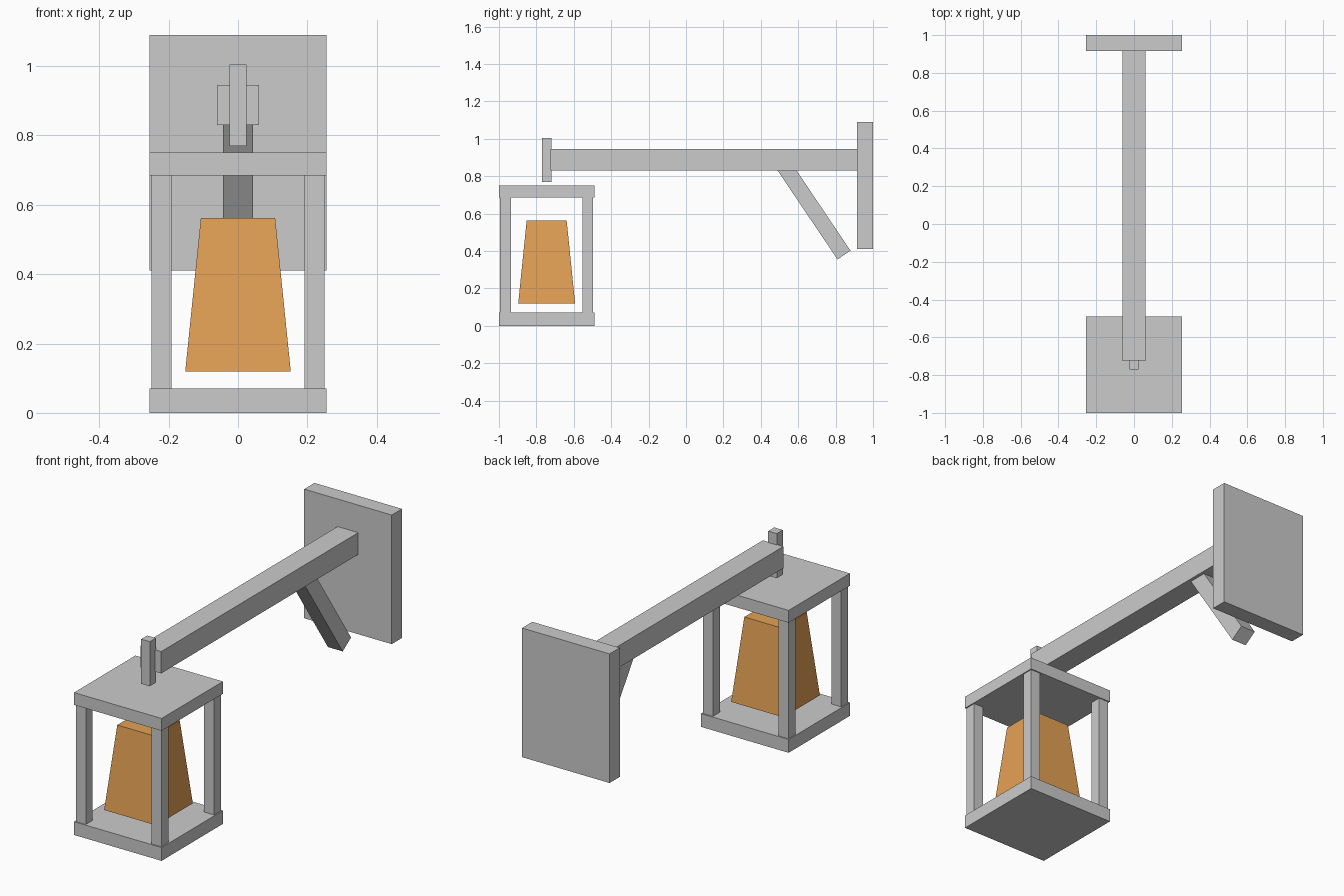
import bpy
import bmesh
from mathutils import Vector

if "Cube" in bpy.data.objects:
    bpy.data.objects.remove(bpy.data.objects["Cube"])


def prism(name, bottom, top):
    """Solid between two matching loops of points."""
    bm = bmesh.new()
    a = [bm.verts.new(p) for p in bottom]
    b = [bm.verts.new(p) for p in top]
    n = len(a)
    bm.faces.new(a[::-1])
    bm.faces.new(b)
    for i in range(n):
        j = (i + 1) % n
        bm.faces.new((a[i], a[j], b[j], b[i]))
    bmesh.ops.recalc_face_normals(bm, faces=bm.faces)
    mesh = bpy.data.meshes.new(name)
    bm.to_mesh(mesh)
    bm.free()
    obj = bpy.data.objects.new(name, mesh)
    bpy.context.collection.objects.link(obj)
    return obj


def rect(x0, x1, y0, y1, z):
    return [(x0, y0, z), (x1, y0, z), (x1, y1, z), (x0, y1, z)]


def box(name, x, y, z):
    return prism(name, rect(*x, *y, z[0]), rect(*x, *y, z[1]))


CY = -0.745  # lantern centre in y

# Wall plate, arm and hanging peg
box("wall_plate", (-0.255, 0.255), (0.915, 1.0), (0.41, 1.09))
box("arm", (-0.06, 0.06), (-0.725, 0.917), (0.83, 0.945))
box("hanging_peg", (-0.025, 0.025), (-0.77, -0.72), (0.77, 1.005))

# Slanted brace, its upper end buried in the arm
low = Vector((0, 0.81, 0.355))
along = Vector((0, -0.32, 0.475)).normalized()
across = Vector((0, along.z, -along.y)) * 0.084
high = low + along * 0.61
side = Vector((0.043, 0, 0))
prism("brace", *[[p - side, p + side, p + across + side, p + across - side]
                 for p in (low, high)])

# Lantern base and roof slabs
for name, z in (("lantern_base", (0, 0.07)), ("lantern_roof", (0.685, 0.75))):
    box(name, (-0.255, 0.255), (CY - 0.255, CY + 0.255), z)

# Four corner posts
for sx, side_name in ((-1, "left"), (1, "right")):
    for sy, end_name in ((-1, "front"), (1, "back")):
        x = sorted((sx * 0.191, sx * 0.249))
        y = sorted((CY + sy * 0.191, CY + sy * 0.249))
        box(f"lantern_post_{end_name}_{side_name}", x, y, (0.068, 0.687))

# Tapered glowing lamp
loops = [rect(-h, h, CY - h, CY + h, z) for h, z in ((0.152, 0.12), (0.107, 0.562))]
lamp = prism("lamp_glass", *loops)
amber = bpy.data.materials.new("amber")
amber.diffuse_color = (0.78, 0.36, 0.09, 1)
amber.use_nodes = True
amber.node_tree.nodes["Principled BSDF"].inputs["Base Color"].default_value = amber.diffuse_color
lamp.data.materials.append(amber)
